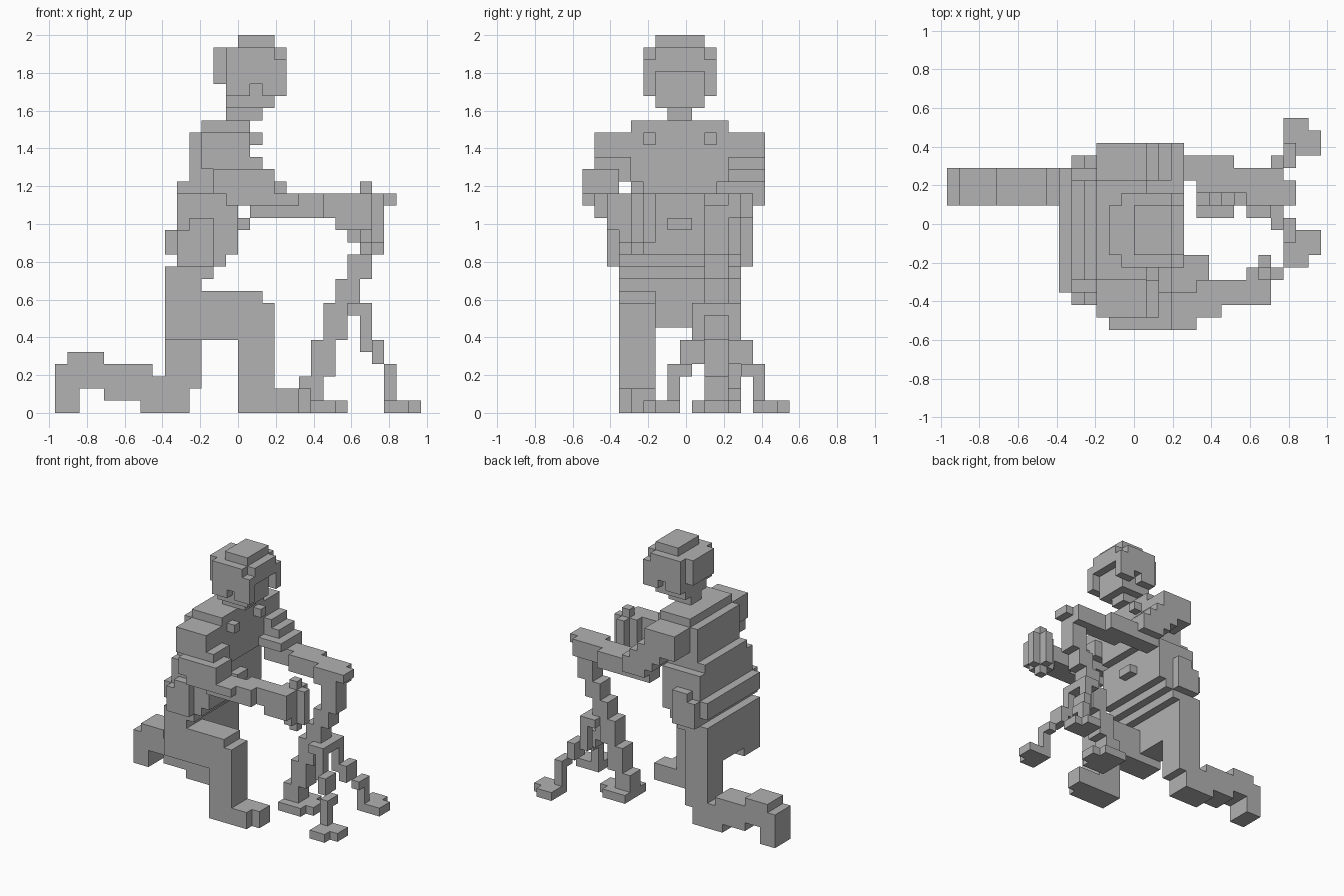
import bpy, bmesh
from mathutils import Vector

cube = bpy.data.objects.get("Cube")
if cube:
    bpy.data.objects.remove(cube, do_unlink=True)

UNIT = 2 / 31          # edge of one building block
BODY, STAND = 8, 11    # mirror lines across y
owner = {}             # block cell -> part name


def block(part, x, y, z, mirror=None):
    """Fill a box of cells; optionally repeat it across a mirror line in y."""
    spans = [y]
    if mirror is not None:
        spans.append((2 * mirror - y[1], 2 * mirror - y[0]))
    for lo, hi in spans:
        for i in range(*x):
            for j in range(lo, hi):
                for k in range(*z):
                    owner.setdefault((i, j, k), part)


# Head: skull, stepped crown, cheeks, brim and chin
block("head", x=(-1, 3), y=(6, 10), z=(25, 30))
block("head", x=(-1, 4), y=(5, 6), z=(27, 29), mirror=BODY)
block("head", x=(-1, 1), y=(5, 6), z=(26, 27), mirror=BODY)
block("head", x=(2, 4), y=(5, 6), z=(26, 27), mirror=BODY)
block("head", x=(-1, 3), y=(5, 6), z=(29, 30), mirror=BODY)
block("head", x=(3, 4), y=(6, 10), z=(28, 30))
block("head", x=(-2, -1), y=(6, 10), z=(27, 30))
block("head", x=(0, 3), y=(6, 10), z=(30, 31))
block("neck", x=(-1, 2), y=(7, 9), z=(24, 25))

# Torso: layers leaning forward
block("torso", x=(-3, 1), y=(4, 12), z=(23, 24))
block("torso", x=(-4, 1), y=(4, 12), z=(19, 23))
block("torso", x=(-5, 1), y=(4, 12), z=(18, 19))
block("torso", x=(-5, 0), y=(3, 13), z=(15, 18))
block("torso", x=(-6, 0), y=(3, 13), z=(13, 15))
block("torso", x=(-5, -1), y=(3, 13), z=(12, 13))
block("strap", x=(1, 2), y=(5, 6), z=(22, 23), mirror=BODY)
block("buckle", x=(0, 1), y=(7, 9), z=(15, 16))
block("pouch", x=(-5, -2), y=(2, 3), z=(12, 15), mirror=BODY)
block("pouch", x=(-4, -2), y=(2, 3), z=(15, 16), mirror=BODY)
block("pelvis", x=(-6, -3), y=(3, 13), z=(7, 12))
block("pelvis", x=(-3, -2), y=(3, 13), z=(11, 12))

# Forward leg, bent at the knee
block("right_leg", x=(-6, 2), y=(3, 6), z=(6, 10))
block("right_leg", x=(0, 3), y=(3, 6), z=(0, 9))
block("right_foot", x=(3, 5), y=(3, 6), z=(0, 2))
block("right_foot", x=(5, 6), y=(4, 6), z=(0, 2))

# Kneeling leg, shin trailing behind
block("left_leg", x=(-6, -3), y=(10, 13), z=(2, 10))
block("left_leg", x=(-8, -4), y=(10, 13), z=(0, 3))
block("left_leg", x=(-11, -7), y=(10, 13), z=(1, 4))
block("left_foot", x=(-14, -11), y=(10, 13), z=(2, 5))
block("left_foot", x=(-15, -13), y=(10, 13), z=(0, 4))

# Right arm: shoulder, elbow out to the side, forearm
block("right_arm", x=(-3, 1), y=(1, 4), z=(20, 23))
block("right_arm", x=(-2, 2), y=(1, 4), z=(19, 21))
block("right_arm", x=(-2, 3), y=(0, 3), z=(18, 20))
block("right_arm", x=(-1, 5), y=(0, 2), z=(17, 18))
block("right_arm", x=(1, 7), y=(1, 3), z=(16, 18))
block("right_arm", x=(5, 11), y=(2, 4), z=(16, 18))
block("right_hand", x=(8, 11), y=(2, 4), z=(15, 16))

# Upright handle with a plus-shaped section
block("handle", x=(9, 12), y=(4, 5), z=(14, 18))
block("handle", x=(10, 11), y=(3, 6), z=(14, 18))
block("handle", x=(10, 11), y=(4, 5), z=(13, 19))

# Left arm reaching down to the stand
block("left_arm", x=(-3, 1), y=(12, 15), z=(20, 23))
for step in range(4):
    block("left_arm", x=(step - 2, step + 1), y=(12, 15), z=(20 - step, 22 - step))
block("left_arm", x=(1, 4), y=(11, 14), z=(18, 19))
block("left_arm", x=(1, 8), y=(12, 14), z=(16, 18))
block("left_arm", x=(5, 10), y=(11, 13), z=(16, 18))
block("left_hand", x=(9, 12), y=(10, 13), z=(16, 18))

# Stand: slanted stepped pole, hub, two splayed legs
block("stand_head", x=(11, 13), y=(10, 12), z=(17, 18))
heights = [0, 3, 6, 9, 11, 13, 17]
for step, (low, high) in enumerate(zip(heights, heights[1:])):
    block("stand_pole", x=(5 + step, 7 + step), y=(10, 12), z=(low, high))
block("pole_foot", x=(5, 8), y=(9, 13), z=(0, 1))
block("pole_foot", x=(8, 9), y=(10, 12), z=(0, 1))
block("stand_hub", x=(9, 11), y=(9, 13), z=(8, 9))
block("stand_legs", x=(10, 11), y=(9, 10), z=(5, 9), mirror=STAND)
block("stand_legs", x=(11, 12), y=(8, 10), z=(4, 6), mirror=STAND)
block("stand_legs", x=(12, 13), y=(7, 9), z=(3, 4), mirror=STAND)
block("stand_legs", x=(12, 13), y=(7, 8), z=(1, 3), mirror=STAND)
block("stand_feet", x=(12, 15), y=(6, 8), z=(0, 1), mirror=STAND)
block("stand_feet", x=(12, 14), y=(5, 6), z=(0, 1), mirror=STAND)

# One flat grey for everything
grey = bpy.data.materials.new("plain grey")
grey.use_nodes = True
colour = (0.445, 0.445, 0.445, 1)
grey.diffuse_color = colour
for node in grey.node_tree.nodes:
    if node.type == "BSDF_PRINCIPLED":
        node.inputs["Base Color"].default_value = colour

ORIGIN = Vector((0, 8.5, 0))


def build(part):
    """Make one object from the exposed cell faces of a part."""
    bm = bmesh.new()
    for cell in [c for c, name in owner.items() if name == part]:
        centre = Vector(cell) + Vector((0.5, 0.5, 0.5)) - ORIGIN
        for axis in range(3):
            for sign in (-1, 1):
                normal = Vector((0, 0, 0))
                normal[axis] = sign
                if tuple(int(a + b) for a, b in zip(cell, normal)) in owner:
                    continue
                u = Vector((0, 0, 0))
                u[(axis + 1) % 3] = 0.5
                v = normal.cross(u)
                mid = centre + normal / 2
                corners = (mid - u - v, mid + u - v, mid + u + v, mid - u + v)
                bm.faces.new([bm.verts.new(p * UNIT) for p in corners])
    bmesh.ops.remove_doubles(bm, verts=bm.verts, dist=UNIT / 100)
    bmesh.ops.dissolve_limit(bm, angle_limit=0.01, verts=bm.verts, edges=bm.edges)
    mesh = bpy.data.meshes.new(part)
    bm.to_mesh(mesh)
    bm.free()
    mesh.materials.append(grey)
    bpy.context.collection.objects.link(bpy.data.objects.new(part, mesh))


for part in dict.fromkeys(owner.values()):
    build(part)
